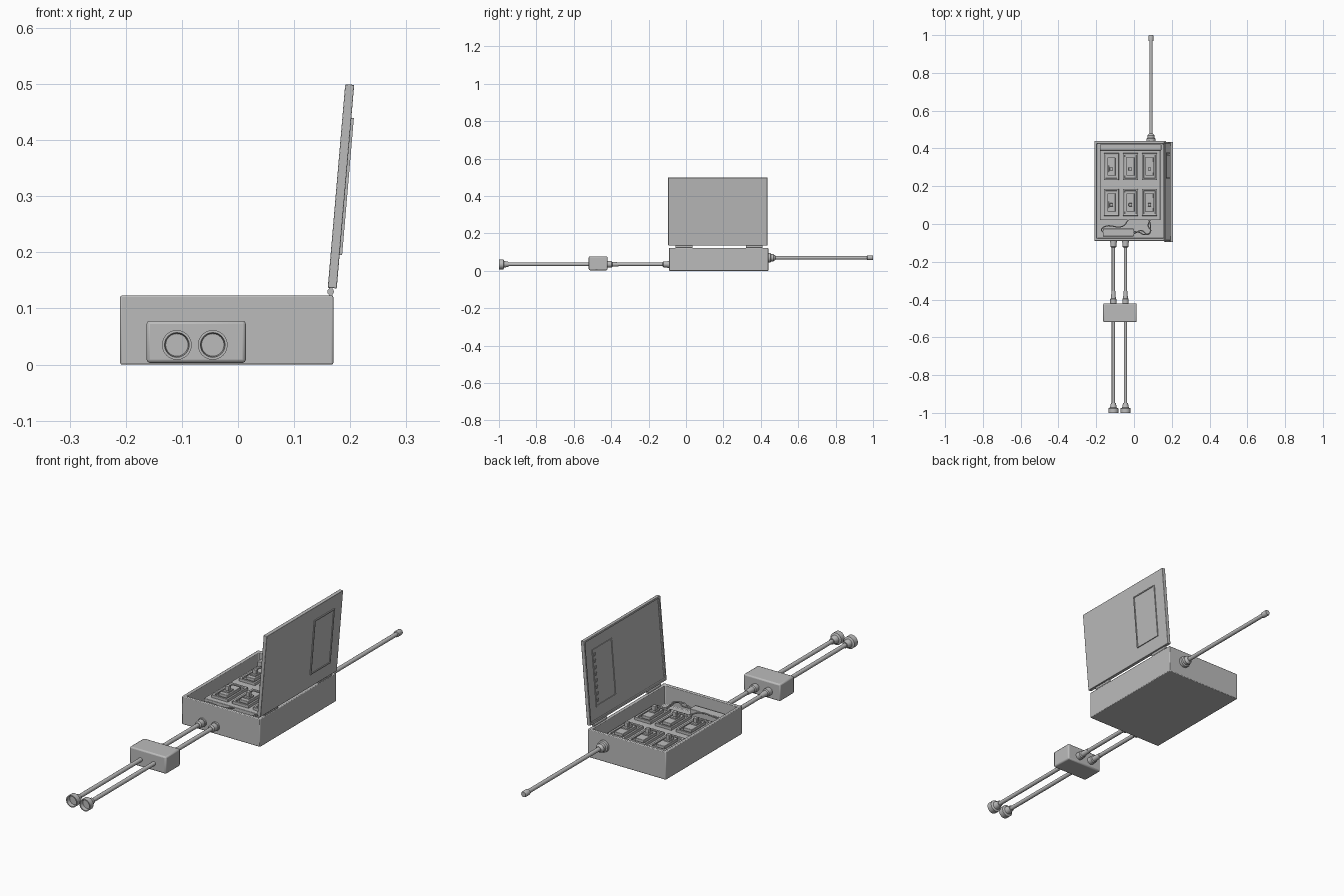
import bpy, bmesh, math
from mathutils import Matrix, Vector

cube = bpy.data.objects.get("Cube")
if cube:
    bpy.data.objects.remove(cube, do_unlink=True)

grey = bpy.data.materials.new("plain grey")
grey.use_nodes = True
COLOUR = (0.5, 0.5, 0.5, 1)
grey.diffuse_color = COLOUR
grey.node_tree.nodes["Principled BSDF"].inputs["Base Color"].default_value = COLOUR


def finish(name, bm, bevel=0, smooth=True):
    bmesh.ops.recalc_face_normals(bm, faces=bm.faces)
    mesh = bpy.data.meshes.new(name)
    bm.to_mesh(mesh)
    bm.free()
    mesh.materials.append(grey)
    ob = bpy.data.objects.new(name, mesh)
    bpy.context.collection.objects.link(ob)
    if smooth:
        bpy.ops.object.select_all(action='DESELECT')
        bpy.context.view_layer.objects.active = ob
        ob.select_set(True)
        bpy.ops.object.shade_smooth_by_angle(angle=math.radians(35))
    if bevel:
        mod = ob.modifiers.new("Bevel", 'BEVEL')
        mod.width, mod.segments = bevel, 2
    return ob


def block(name, lo, hi, recess=(), bevel=0):
    """Box between two corners; each recess is (direction, rim, depth)."""
    bm = bmesh.new()
    lo, hi = Vector(lo), Vector(hi)
    bmesh.ops.create_cube(bm, size=1)
    bmesh.ops.scale(bm, vec=hi - lo, verts=bm.verts)
    bmesh.ops.translate(bm, vec=(lo + hi) / 2, verts=bm.verts)
    bm.normal_update()
    for direction, rim, depth in recess:
        d = Vector(direction)
        face = max(bm.faces, key=lambda f: (f.normal.dot(d) > 0.9, f.calc_center_median().dot(d)))
        bmesh.ops.inset_region(bm, faces=[face], thickness=rim)
        well = bmesh.ops.extrude_discrete_faces(bm, faces=[face])["faces"][0]
        bmesh.ops.translate(bm, vec=-d * depth, verts=well.verts)
        bm.normal_update()
    return finish(name, bm, bevel)


def lathe(name, x, z, profile, sides=20):
    """Spin (y, radius) pairs about an axis along y."""
    bm = bmesh.new()
    rings = []
    for y, r in profile:
        rings.append([bm.verts.new((x + r * math.cos(a), y, z + r * math.sin(a)))
                      for a in (math.tau * i / sides for i in range(sides))])
    for a, b in zip(rings, rings[1:]):
        for i in range(sides):
            j = (i + 1) % sides
            bm.faces.new((a[i], a[j], b[j], b[i]))
    bm.faces.new(rings[0])
    bm.faces.new(rings[-1])
    return finish(name, bm)


def wire(name, points, radius=0.003):
    curve = bpy.data.curves.new(name, 'CURVE')
    curve.dimensions = '3D'
    curve.bevel_depth, curve.bevel_resolution = radius, 2
    curve.resolution_u = 6
    curve.use_fill_caps = True
    spline = curve.splines.new('BEZIER')
    spline.bezier_points.add(len(points) - 1)
    for p, co in zip(spline.bezier_points, points):
        p.co = co
        p.handle_left_type = p.handle_right_type = 'AUTO'
    curve.materials.append(grey)
    bpy.context.collection.objects.link(bpy.data.objects.new(name, curve))


UP, OUT, IN = (0, 0, 1), (1, 0, 0), (-1, 0, 0)

# Open case with its inner panel and rear ledge
block("case", (-0.21, -0.09, 0), (0.17, 0.44, 0.123), [(UP, 0.019, 0.085)], 0.003)
block("breaker_panel", (-0.18, 0.02, 0.038), (0.14, 0.392, 0.08), bevel=0.002)
block("rear_ledge", (-0.18, 0.39, 0.038), (0.145, 0.421, 0.1), bevel=0.002)

# Six switches in two rows
for row, y in enumerate((0.114, 0.304)):
    for col, x in enumerate((-0.12, -0.019, 0.082)):
        tag = f"{row + 1}_{col + 1}"
        block("switch_frame_" + tag, (x - 0.04, y - 0.071, 0.078), (x + 0.04, y + 0.071, 0.092),
              [(UP, 0.013, 0.008)], 0.0015)
        block("switch_body_" + tag, (x - 0.021, y - 0.048, 0.08), (x + 0.021, y + 0.048, 0.096), bevel=0.002)
        block("switch_base_" + tag, (x - 0.014, y - 0.03, 0.094), (x + 0.014, y + 0.006, 0.102), bevel=0.001)
        block("switch_toggle_" + tag, (x - 0.009, y - 0.021, 0.1), (x + 0.009, y - 0.004, 0.121), bevel=0.002)

# Terminal block and loose wires at the front of the case
block("terminal_block", (-0.165, -0.065, 0.038), (0.0, -0.025, 0.08), bevel=0.002)
wire("left_wire", [(-0.155, -0.05, 0.075), (-0.172, -0.03, 0.08), (-0.15, -0.012, 0.083),
                   (-0.06, -0.012, 0.083), (-0.03, 0.022, 0.078)])
wire("right_wire", [(-0.002, -0.04, 0.075), (0.03, -0.045, 0.08), (0.05, -0.055, 0.08),
                    (0.088, -0.04, 0.08), (0.075, -0.01, 0.08), (0.085, 0.022, 0.078)])
wire("middle_wire", [(-0.002, -0.052, 0.07), (0.04, -0.035, 0.076), (0.075, -0.055, 0.076),
                     (0.088, -0.02, 0.076), (0.08, 0.022, 0.074)])

# Raised lid with a framed window, tilted about the hinge
lid_parts = [
    block("lid", (0, -0.095, 0), (0.016, 0.435, 0.364), [(IN, 0.012, 0.007)], 0.0015),
    block("window_outside", (0.014, 0.24, 0.06), (0.0205, 0.378, 0.305), [(OUT, 0.007, 0.003)]),
    block("window_inside", (0.004, 0.24, 0.06), (0.009, 0.378, 0.305), [(IN, 0.007, 0.003)]),
]
for i in range(8):
    z = 0.08 + i * 0.028
    lid_parts.append(block(f"window_clip_{i + 1}", (0.002, 0.362, z), (0.008, 0.372, z + 0.012)))
tilt = Matrix.Translation((0.16, 0, 0.137)) @ Matrix.Rotation(math.radians(4.9), 4, 'Y')
for ob in lid_parts:
    ob.matrix_world = tilt

# Hinge barrels and leaves
for name, y in (("front", -0.055), ("rear", 0.32)):
    lathe(name + "_hinge", 0.165, 0.13, [(y, 0.006), (y + 0.09, 0.006)], 12)
    block(name + "_hinge_leaf", (0.162, y, 0.12), (0.168, y + 0.09, 0.142))

# Adapter box
adapter = block("adapter_box", (-0.163, -0.52, 0.003), (0.014, -0.42, 0.078), bevel=0.006)

# Twin front cables, their collars and cupped ends
for side, x in (("right", -0.109), ("left", -0.045)):
    z = 0.035
    lathe(side + "_front_cable", x, z, [(-0.97, 0.009), (-0.085, 0.009)], 16)
    lathe(side + "_cup", x, z, [(-0.948, 0.009), (-0.948, 0.013), (-0.972, 0.018), (-0.976, 0.0265),
                                (-1.0, 0.0265), (-1.0, 0.022), (-0.984, 0.020), (-0.984, 0.004)], 24)
    lathe(side + "_adapter_collar", x, z, [(-0.422, 0.017), (-0.398, 0.017), (-0.394, 0.013), (-0.355, 0.010)])
    lathe(side + "_case_collar", x, z, [(-0.125, 0.011), (-0.12, 0.016), (-0.098, 0.016),
                                        (-0.098, 0.019), (-0.088, 0.019)])

# Single rear cable with its collar and tip
lathe("rear_cable", 0.09, 0.07, [(0.43, 0.009), (0.99, 0.009)], 16)
lathe("rear_collar", 0.09, 0.07, [(0.438, 0.025), (0.452, 0.025), (0.455, 0.019), (0.468, 0.019),
                                  (0.478, 0.011)], 24)
lathe("rear_tip", 0.09, 0.07, [(0.968, 0.009), (0.97, 0.013), (0.996, 0.013), (1.0, 0.011)])
